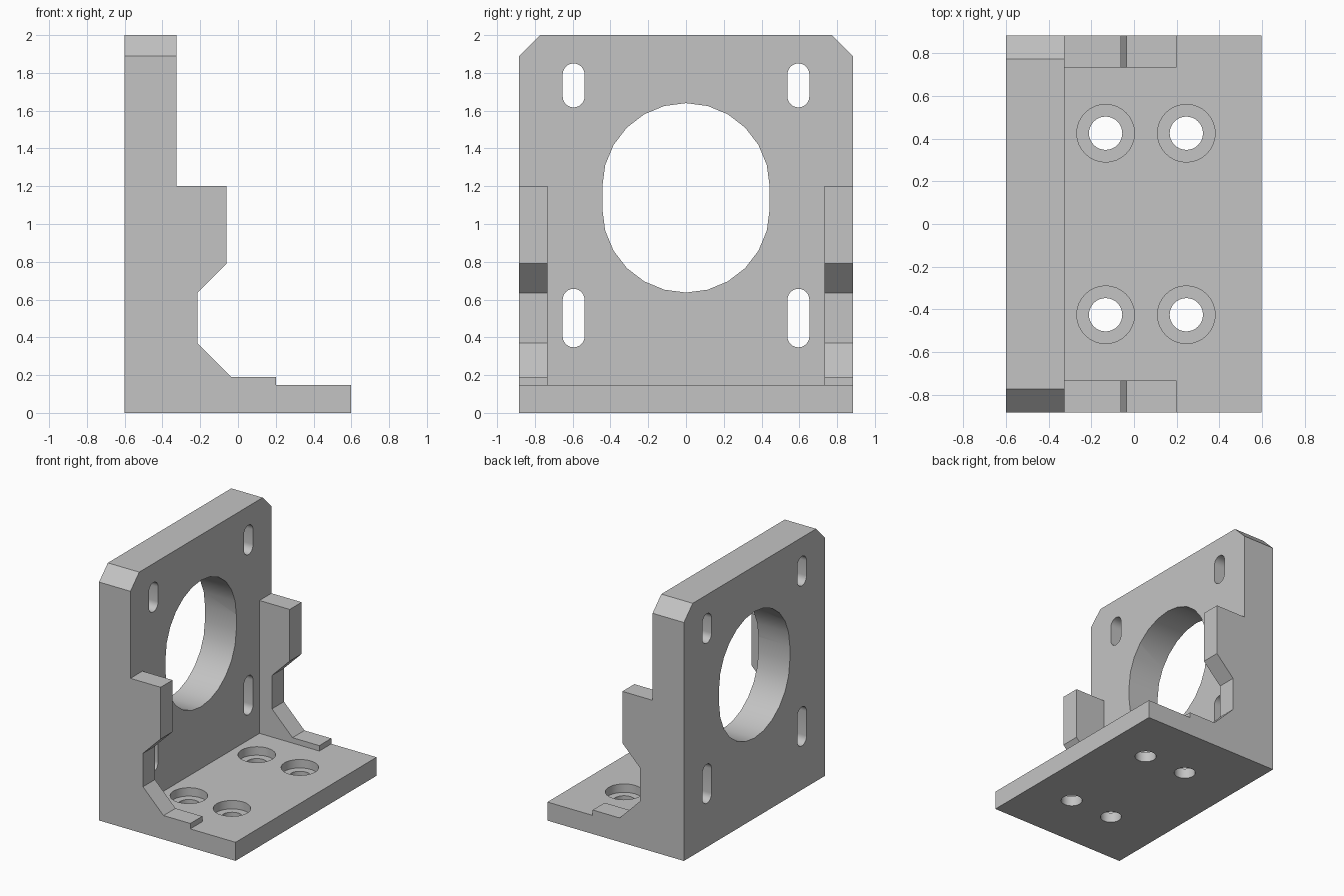
import bpy
import bmesh
from math import cos, sin, pi
from mathutils import Vector

if "Cube" in bpy.data.objects:
    bpy.data.objects.remove(bpy.data.objects["Cube"], do_unlink=True)

grey = bpy.data.materials.new("plain grey")
grey.use_nodes = True
grey.diffuse_color = (0.55, 0.55, 0.55, 1)
grey.node_tree.nodes["Principled BSDF"].inputs["Base Color"].default_value = grey.diffuse_color

HALF_WIDTH = 0.883
BACK, PLATE_FRONT, TOE = -0.6, -0.325, 0.597
BASE_TOP = 0.147


def prism(name, outline, axis, start, end):
    """Extrude a 2D outline along x, y or z."""
    def place(a, b, t):
        return {"x": (t, a, b), "y": (a, t, b), "z": (a, b, t)}[axis]
    bm = bmesh.new()
    face = bm.faces.new([bm.verts.new(place(a, b, start)) for a, b in outline])
    grown = bmesh.ops.extrude_face_region(bm, geom=[face])["geom"]
    verts = [v for v in grown if isinstance(v, bmesh.types.BMVert)]
    shift = Vector(place(0, 0, end - start))
    bmesh.ops.translate(bm, vec=shift, verts=verts)
    bmesh.ops.recalc_face_normals(bm, faces=bm.faces)
    mesh = bpy.data.meshes.new(name)
    bm.to_mesh(mesh)
    bm.free()
    mesh.materials.append(grey)
    obj = bpy.data.objects.new(name, mesh)
    bpy.context.collection.objects.link(obj)
    return obj


def slot(u, low, high, r, steps=12):
    """Upright rounded slot; a circle when its height is twice the radius."""
    arc = [pi * i / steps for i in range(steps + 1)]
    top = [(u + r * cos(t), high - r + r * sin(t)) for t in arc]
    bottom = [(u - r * cos(t), low + r - r * sin(t)) for t in arc]
    if high - low - 2 * r < 1e-5:
        return top[:-1] + bottom[:-1]
    return top + bottom


def combine(target, other, operation):
    mod = target.modifiers.new(operation.lower(), "BOOLEAN")
    mod.operation, mod.solver, mod.object = operation, "EXACT", other
    bpy.context.view_layer.objects.active = target
    bpy.ops.object.modifier_apply(modifier=mod.name)
    bpy.data.objects.remove(other, do_unlink=True)


# Solid bracket from its side silhouette
silhouette = [(BACK, 0), (TOE, 0), (TOE, BASE_TOP), (0.2, BASE_TOP), (0.2, 0.19),
              (-0.035, 0.19), (-0.215, 0.37), (-0.215, 0.635), (-0.06, 0.79),
              (-0.06, 1.2), (PLATE_FRONT, 1.2), (PLATE_FRONT, 2), (BACK, 2)]
bracket = prism("angle_bracket", silhouette, "y", -HALF_WIDTH, HALF_WIDTH)

# Pocket between the two side gussets
pocket = [(PLATE_FRONT, BASE_TOP), (1, BASE_TOP), (1, 1.5), (PLATE_FRONT, 1.5)]
combine(bracket, prism("pocket_cutter", pocket, "y", -0.733, 0.733), "DIFFERENCE")

# Chamfered top corners and the slots of the upright plate
for side in (-1, 1):
    corner = [(side * 0.773, 2), (side * 0.773, 2.2), (side * 1.1, 2.2),
              (side * 1.1, 1.673), (side * HALF_WIDTH, 1.89)]
    combine(bracket, prism("corner_cutter", corner, "x", -1, 1), "DIFFERENCE")
    for low, high in ((0.347, 0.657), (1.617, 1.85)):
        shape = slot(side * 0.595, low, high, 0.058)
        combine(bracket, prism("slot_cutter", shape, "x", -1, 0.5), "DIFFERENCE")

# Large elongated bore
combine(bracket, prism("bore_cutter", slot(0, 0.637, 1.64, 0.443), "x", -1, 1), "DIFFERENCE")

# Counterbored bolt holes in the base
for x in (-0.133, 0.245):
    for y in (-0.425, 0.425):
        for r, floor in ((0.078, -0.1), (0.135, 0.08)):
            shape = slot(x, y - r, y + r, r, 16)
            combine(bracket, prism("bolt_cutter", shape, "z", floor, 0.3), "DIFFERENCE")

# Smooth bores, crisp edges
bpy.ops.object.select_all(action="DESELECT")
bracket.select_set(True)
bpy.context.view_layer.objects.active = bracket
bpy.ops.object.shade_smooth_by_angle(angle=pi / 6)
